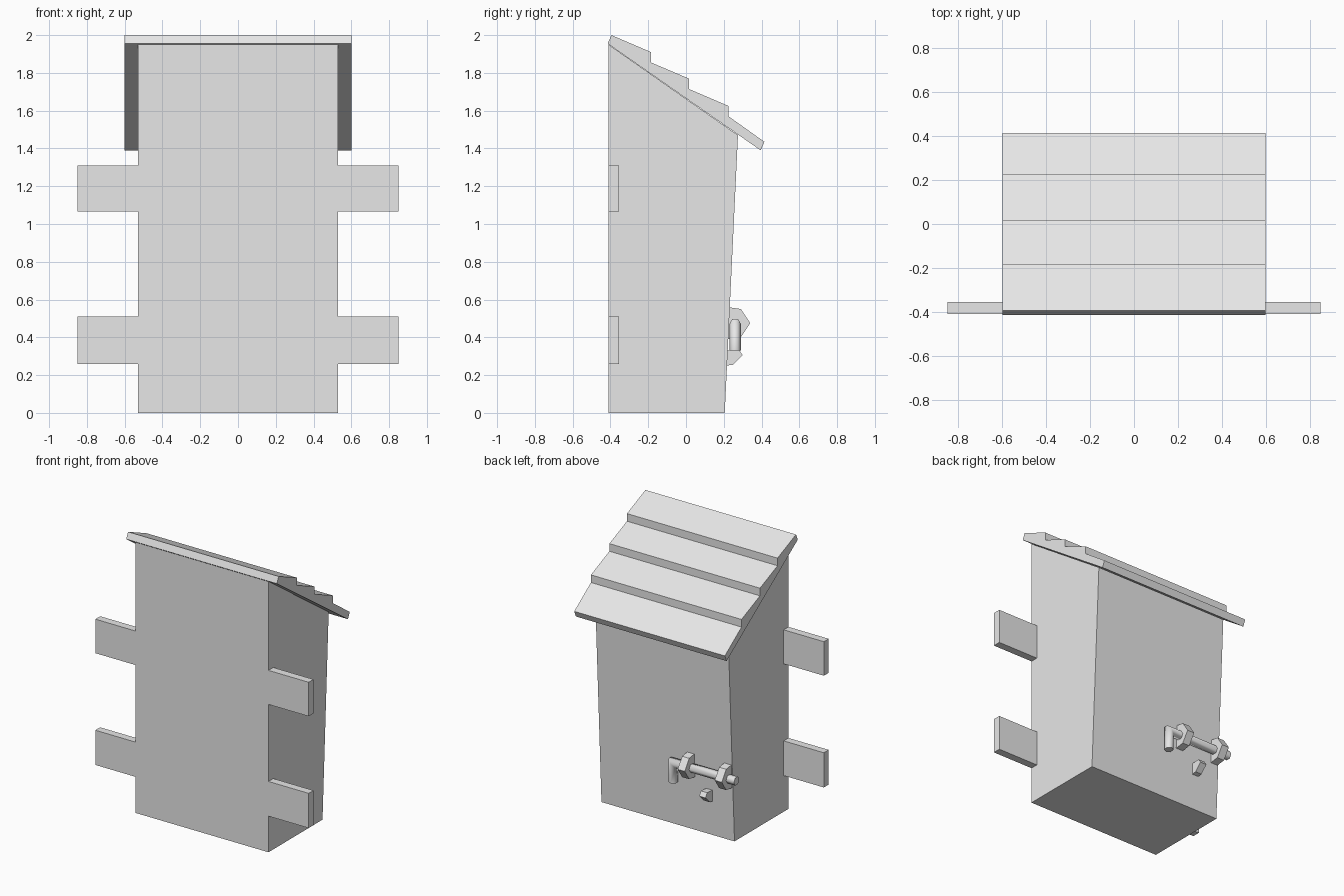
import bpy, bmesh, math
from mathutils import Vector

if "Cube" in bpy.data.objects:
    bpy.data.objects.remove(bpy.data.objects["Cube"], do_unlink=True)

grey = bpy.data.materials.new("plain grey")
grey.use_nodes = True
grey.diffuse_color = (0.8, 0.8, 0.8, 1)
grey.node_tree.nodes["Principled BSDF"].inputs["Base Color"].default_value = (0.8, 0.8, 0.8, 1)


def finish(name, bm):
    bmesh.ops.recalc_face_normals(bm, faces=bm.faces)
    mesh = bpy.data.meshes.new(name)
    bm.to_mesh(mesh)
    bm.free()
    mesh.materials.append(grey)
    obj = bpy.data.objects.new(name, mesh)
    bpy.context.collection.objects.link(obj)
    return obj


def extrude_profile(name, profile, x_min, x_max):
    """Extrude a (y, z) outline along x."""
    bm = bmesh.new()
    face = bm.faces.new([bm.verts.new((x_min, y, z)) for y, z in profile])
    result = bmesh.ops.extrude_face_region(bm, geom=[face])
    moved = [v for v in result["geom"] if isinstance(v, bmesh.types.BMVert)]
    bmesh.ops.translate(bm, verts=moved, vec=(x_max - x_min, 0, 0))
    return finish(name, bm)


# Cabin with a sloping back and top
extrude_profile("cabin_body", [(-0.41, 0), (0.205, 0), (0.275, 1.47), (-0.41, 1.95)], -0.53, 0.53)

# Roof of four overlapping boards
boards = [(-0.415, 1.955), (-0.395, 2.0), (-0.185, 1.91), (-0.185, 1.855), (0.015, 1.77),
          (0.015, 1.715), (0.225, 1.625), (0.225, 1.57), (0.415, 1.435), (0.395, 1.39)]
extrude_profile("stepped_roof", boards, -0.6, 0.6)

# Hinge-like straps sticking out of both sides at the front
for level, low, high in (("lower", 0.26, 0.51), ("upper", 1.065, 1.31)):
    for side, sign in (("left", 1), ("right", -1)):
        outline = [(-0.41, low), (-0.355, low), (-0.355, high), (-0.41, high)]
        ends = sorted((sign * 0.5, sign * 0.85))
        extrude_profile(f"{level}_{side}_strap", outline, *ends)

# Brackets holding the sliding bolt on the back
bracket = [(0.215, 0.39), (0.29, 0.4), (0.34, 0.475), (0.29, 0.55), (0.22, 0.56)]
for name, x in (("outer_bracket", -0.495), ("inner_bracket", -0.2)):
    extrude_profile(name, bracket, x - 0.028, x + 0.028)

# Small stop below the bolt
stop = [(0.21, 0.25), (0.25, 0.255), (0.30, 0.305), (0.28, 0.335), (0.21, 0.33)]
extrude_profile("bolt_stop", stop, -0.365, -0.315)

# Bolt rod with its end bent down as a handle, mitred at the corner
radius, sides = 0.031, 6
path = [Vector((-0.585, 0.26, 0.47)), Vector((-0.08, 0.26, 0.47)), Vector((-0.08, 0.26, 0.33))]
bm = bmesh.new()
rings = []
for i, point in enumerate(path):
    ring = []
    for k in range(sides):
        angle = math.tau * k / sides
        across, up = radius * math.cos(angle), radius * math.sin(angle)
        offset = ((0, across, up), (up, across, up), (up, across, 0))[i]
        ring.append(bm.verts.new(point + Vector(offset)))
    rings.append(ring)
for a, b in zip(rings, rings[1:]):
    for k in range(sides):
        n = (k + 1) % sides
        bm.faces.new((a[k], a[n], b[n], b[k]))
bm.faces.new(rings[0])
bm.faces.new(rings[-1])
bolt = finish("sliding_bolt", bm)

bpy.ops.object.select_all(action="DESELECT")
bolt.select_set(True)
bpy.context.view_layer.objects.active = bolt
bpy.ops.object.shade_smooth_by_angle(angle=math.radians(65))
